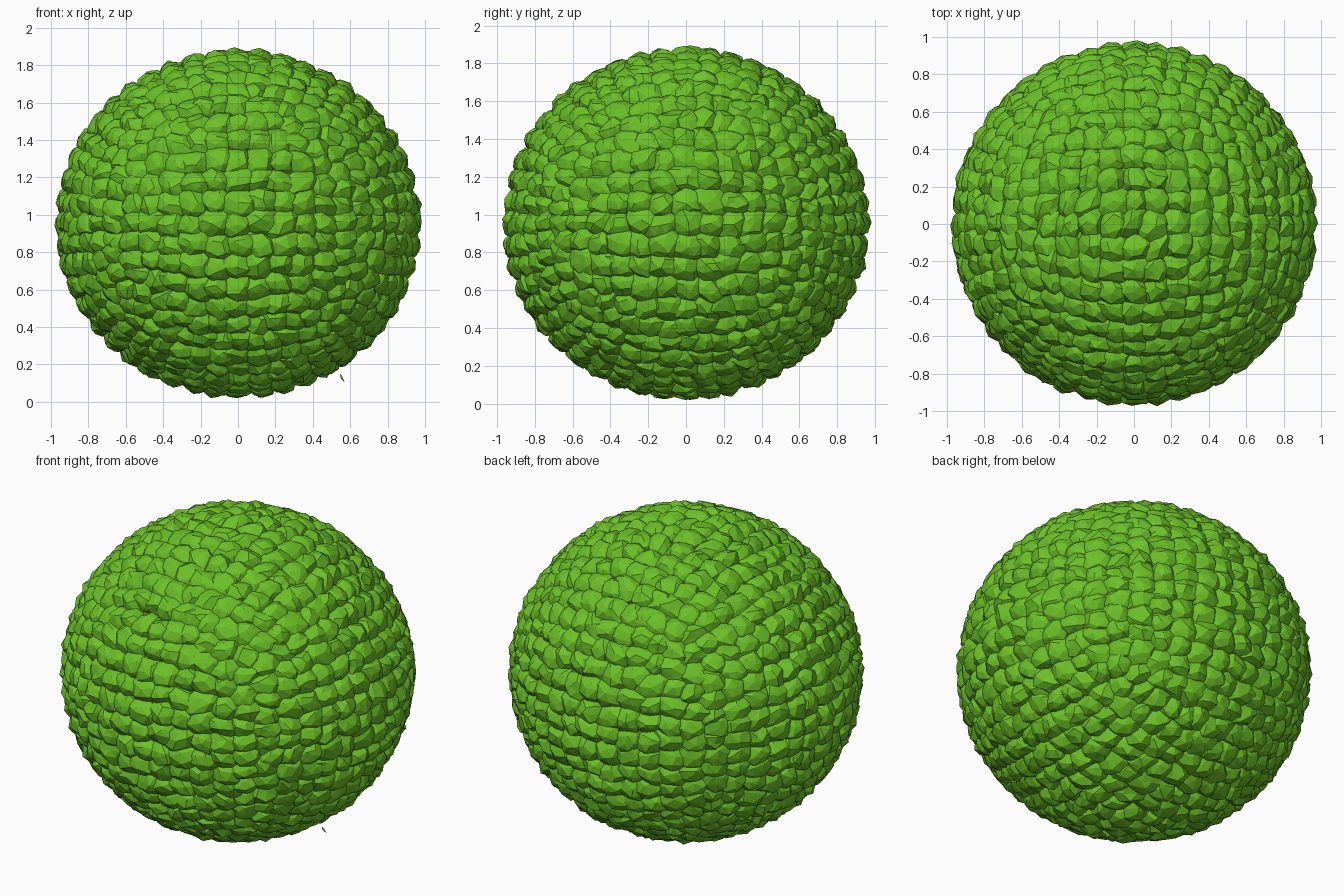
import bpy, bmesh, math, random
from mathutils import Vector, Matrix

if "Cube" in bpy.data.objects:
    bpy.data.objects.remove(bpy.data.objects["Cube"])

random.seed(4)
CENTRE = Vector((0, 0, 0.953))
RADII = Vector((0.992, 0.985, 0.948))
N = 12            # leaf clumps along each side of the spherified cube

green = bpy.data.materials.new("leaf green")
green.diffuse_color = (0.15, 0.53, 0.02, 1)
green.use_nodes = True
green.node_tree.nodes["Principled BSDF"].inputs["Base Color"].default_value = green.diffuse_color


def finish(bm, name):
    mesh = bpy.data.meshes.new(name)
    bm.to_mesh(mesh)
    bm.free()
    mesh.materials.append(green)
    obj = bpy.data.objects.new(name, mesh)
    bpy.context.collection.objects.link(obj)
    return obj


def on_bush(direction, scale):
    return CENTRE + Vector(a * b for a, b in zip(direction, RADII)) * scale


# Directions of the clumps: an even grid over the six sides of a cube
def clump_directions():
    found = {}
    for axis in range(3):
        for sign in (-1, 1):
            for i in range(N + 1):
                for j in range(N + 1):
                    u = math.tan((i / N - 0.5) * math.pi / 2)
                    v = math.tan((j / N - 0.5) * math.pi / 2)
                    d = [0, 0, 0]
                    d[axis], d[axis - 2], d[axis - 1] = sign, u, v
                    d = Vector(d).normalized()
                    found[tuple(round(c, 3) for c in d)] = d
    return list(found.values())


# Inner body closing the gaps between clumps
bm = bmesh.new()
bmesh.ops.create_icosphere(bm, subdivisions=5, radius=1)
for v in bm.verts:
    v.co = on_bush(v.co, 0.925)
finish(bm, "bush_core")

# Leaf clumps: faceted, slightly crumpled lumps all over the body
bm = bmesh.new()
for d in clump_directions():
    jitter = Vector(random.uniform(-1, 1) for _ in range(3)) * 0.018
    d = (d + jitter).normalized()
    size = random.uniform(0.085, 0.105)
    spin = Matrix.Rotation(random.uniform(-0.5, 0.5), 4, 'Z')
    stretch = Matrix.Diagonal((random.uniform(0.95, 1.25), random.uniform(0.8, 1.0), 0.95, 1))
    place = Matrix.Translation(on_bush(d, 0.99) - d * size * 0.95)
    turn = d.to_track_quat('Z', 'Y').to_matrix().to_4x4()
    lump = bmesh.ops.create_icosphere(bm, subdivisions=2, radius=size,
                                      matrix=place @ turn @ spin @ stretch)
    for v in lump["verts"]:
        v.co += Vector(random.uniform(-1, 1) for _ in range(3)) * 0.009
        v.co.z = min(max(v.co.z, 0.0), 1.905)
finish(bm, "leaf_clumps")

# Single loose leaf at the lower right
bm = bmesh.new()
bm.faces.new([bm.verts.new(p) for p in
              ((0.545, 0.02, 0.15), (0.55, 0.03, 0.125), (0.57, 0.04, 0.105), (0.556, 0.03, 0.138))])
finish(bm, "loose_leaf")
